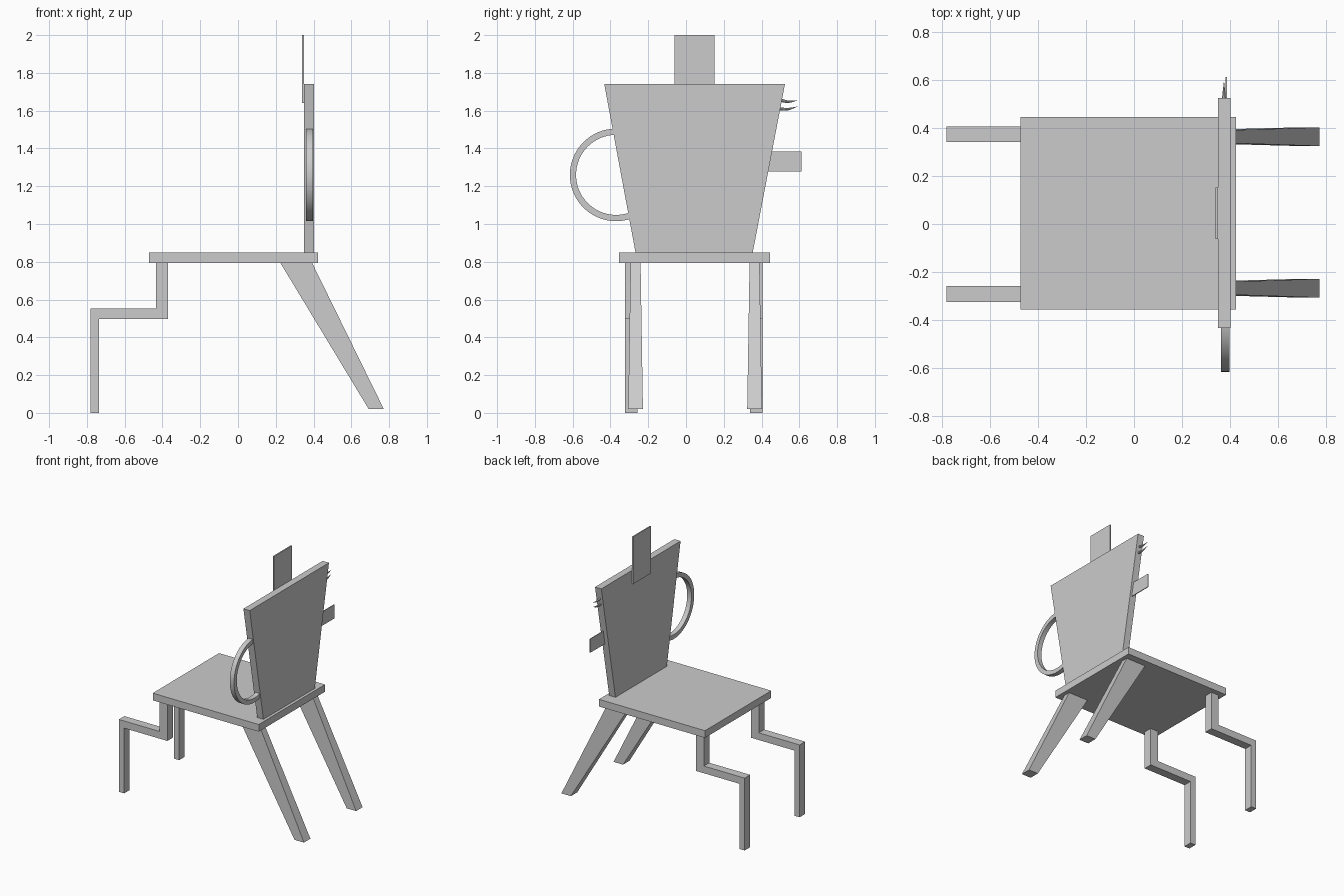
import bpy, bmesh, math

if "Cube" in bpy.data.objects:
    bpy.data.objects.remove(bpy.data.objects["Cube"])


def prism(name, pts, axis, lo, hi):
    """Extrude a 2D profile; axis 'x' takes (y, z) points, axis 'y' takes (x, z)."""
    def place(p, t):
        return (t, p[0], p[1]) if axis == 'x' else (p[0], t, p[1])
    bm = bmesh.new()
    a = [bm.verts.new(place(p, lo)) for p in pts]
    b = [bm.verts.new(place(p, hi)) for p in pts]
    bm.faces.new(a)
    bm.faces.new(b[::-1])
    n = len(pts)
    for i in range(n):
        j = (i + 1) % n
        bm.faces.new((a[i], b[i], b[j], a[j]))
    bmesh.ops.recalc_face_normals(bm, faces=bm.faces[:])
    me = bpy.data.meshes.new(name)
    bm.to_mesh(me)
    bm.free()
    ob = bpy.data.objects.new(name, me)
    bpy.context.collection.objects.link(ob)
    return ob


def rect(a0, a1, b0, b1):
    return [(a0, b0), (a1, b0), (a1, b1), (a0, b1)]


def smooth(ob):
    bpy.ops.object.select_all(action='DESELECT')
    ob.select_set(True)
    bpy.context.view_layer.objects.active = ob
    bpy.ops.object.shade_smooth_by_angle()


# Seat and tapered backrest
prism("seat", rect(-0.472, 0.424, 0.793, 0.848), 'y', -0.355, 0.445)
prism("backrest", [(-0.267, 0.848), (0.353, 0.848), (0.524, 1.742), (-0.433, 1.742)],
      'x', 0.349, 0.402)

# Stepped front legs
step = [(-0.435, 0.793), (-0.37, 0.793), (-0.37, 0.498), (-0.735, 0.498),
        (-0.735, 0), (-0.78, 0), (-0.78, 0.553), (-0.435, 0.553)]
for i, y in enumerate((-0.291, 0.373)):
    prism(f"front_leg_{i + 1}", step, 'y', y - 0.033, y + 0.033)

# Slanted back legs, narrower at the seat
slant = [(0.225, 0.793), (0.393, 0.793), (0.772, 0.02), (0.692, 0.02)]
for i, y in enumerate((-0.267, 0.363)):
    leg = prism(f"back_leg_{i + 1}", slant, 'y', y - 0.039, y + 0.039)
    for v in leg.data.vertices:
        if v.co.z > 0.5:
            v.co.y = y + (v.co.y - y) * 0.68

# Cup-style handle: arc ending inside the backrest
angles = [math.radians(80 + 220 * k / 40) for k in range(41)]


def arc(r, seq):
    return [(-0.37 + r * math.cos(t), 1.26 + r * math.sin(t)) for t in seq]


smooth(prism("handle", arc(0.245, angles) + arc(0.212, angles[::-1]), 'x', 0.361, 0.397))

# Flat tags at the top and the side
prism("top_tag", rect(-0.062, 0.152, 1.64, 2.0), 'x', 0.339, 0.349)
prism("side_tag", rect(0.42, 0.612, 1.279, 1.384), 'x', 0.380, 0.386)

# Two curved, tapering whiskers
for i, path in enumerate(([(0.485, 1.662), (0.535, 1.648), (0.592, 1.654)],
                          [(0.475, 1.612), (0.535, 1.608), (0.592, 1.622)])):
    cu = bpy.data.curves.new(f"whisker_{i + 1}", 'CURVE')
    cu.dimensions = '3D'
    cu.bevel_depth = 0.01
    cu.bevel_resolution = 2
    cu.use_fill_caps = True
    sp = cu.splines.new('BEZIER')
    sp.bezier_points.add(2)
    for bp, (y, z), r in zip(sp.bezier_points, path, (1.0, 0.7, 0.05)):
        bp.co = (0.374, y, z)
        bp.radius = r
        bp.handle_left_type = bp.handle_right_type = 'AUTO'
    ob = bpy.data.objects.new(f"whisker_{i + 1}", cu)
    bpy.context.collection.objects.link(ob)
    bpy.ops.object.select_all(action='DESELECT')
    ob.select_set(True)
    bpy.context.view_layer.objects.active = ob
    bpy.ops.object.convert(target='MESH')
    smooth(bpy.context.view_layer.objects.active)
